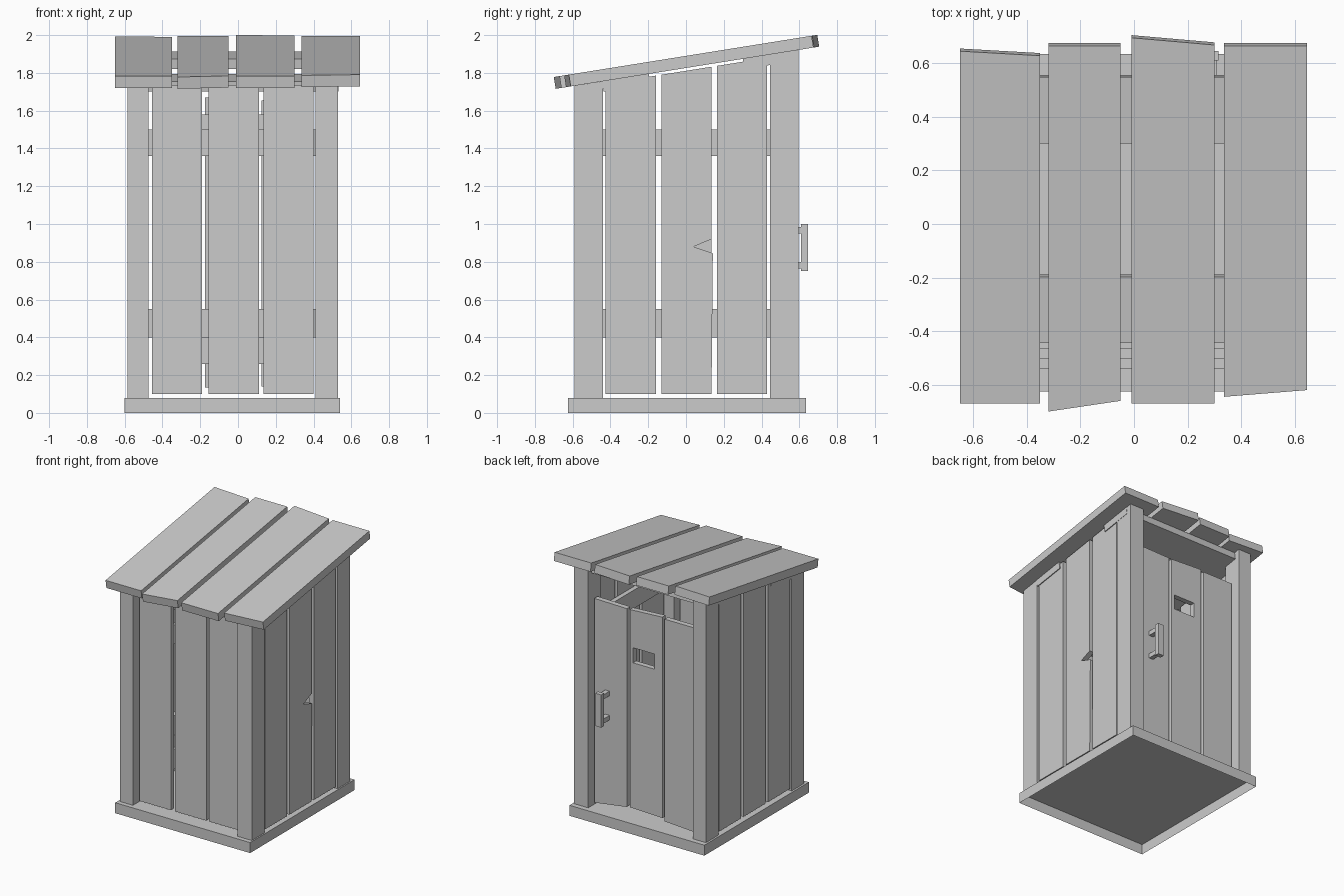
import bpy, bmesh, math
from mathutils import Matrix, Vector

cube = bpy.data.objects.get("Cube")
if cube:
    bpy.data.objects.remove(cube, do_unlink=True)

# One plain colour for the whole shed
grey = bpy.data.materials.new("weathered_grey")
grey.use_nodes = True
tone = (0.6, 0.6, 0.6, 1)
grey.diffuse_color = tone
grey.node_tree.nodes["Principled BSDF"].inputs["Base Color"].default_value = tone

SLOPE = math.atan(0.16)
AXES = {"x": (1, 2, 0), "y": (0, 2, 1), "z": (0, 1, 2)}


def prism(name, outline, axis, lo, hi, matrix=None, open_bottom=False):
    """Extrude a flat outline along an axis from lo to hi."""
    a, b, c = AXES[axis]
    bm = bmesh.new()
    loops = []
    for depth in (lo, hi):
        loop = []
        for u, v in outline:
            co = Vector()
            co[a], co[b], co[c] = u, v, depth
            loop.append(bm.verts.new(co))
        loops.append(loop)
    if not open_bottom:
        bm.faces.new(loops[0])
    bm.faces.new(loops[1])
    n = len(outline)
    for i in range(n):
        j = (i + 1) % n
        bm.faces.new((loops[0][i], loops[0][j], loops[1][j], loops[1][i]))
    bmesh.ops.recalc_face_normals(bm, faces=bm.faces)
    if matrix:
        bm.transform(matrix)
    mesh = bpy.data.meshes.new(name)
    bm.to_mesh(mesh)
    bm.free()
    mesh.materials.append(grey)
    obj = bpy.data.objects.new(name, mesh)
    bpy.context.collection.objects.link(obj)
    return obj


def rect(u0, u1, v0, v1):
    return [(u0, v0), (u1, v0), (u1, v1), (u0, v1)]


def box(name, x, y, z, **kw):
    return prism(name, rect(*x, *y), "z", *z, **kw)


def under_roof(y, gap=0.0):
    return 1.826 + 0.16 * y - gap


def sloped(y0, y1, z0, gap):
    return [(y0, z0), (y1, z0), (y1, under_roof(y1, gap)), (y0, under_roof(y0, gap))]


# Base tray, open underneath
box("base", (-0.6, 0.54), (-0.625, 0.635), (0, 0.08), open_bottom=True)

# Corner posts, cut to the roof slope
for side, x0, x1 in (("right", -0.585, -0.475), ("left", 0.41, 0.53)):
    for end, y0, y1 in (("front", -0.59, -0.44), ("back", 0.445, 0.595)):
        prism(f"{end}_{side}_post", sloped(y0, y1, 0.08, 0), "x", x0, x1)

RAILS = (("lower", 0.40, 0.55), ("upper", 1.36, 1.50))
BOARDS_X = ((-0.455, -0.19), (-0.155, 0.11), (0.135, 0.40))
BOARDS_Y = ((-0.425, -0.16), (-0.13, 0.135), (0.165, 0.43))

# Front wall
for i, (x0, x1) in enumerate(BOARDS_X):
    box(f"front_board_{i + 1}", (x0, x1), (-0.54, -0.50), (0.1, 1.735))
for level, z0, z1 in RAILS:
    box(f"front_{level}_rail", (-0.475, 0.41), (-0.50, -0.465), (z0, z1))

# Side walls; one board has a broken notch
for side, outer, inner, rail in (("right", -0.58, -0.54, -0.505),
                                 ("left", 0.525, 0.485, 0.45)):
    for i, (y0, y1) in enumerate(BOARDS_Y):
        shape = sloped(y0, y1, 0.1, 0.015)
        if side == "left" and i == 1:
            shape[2:2] = [(y1 + 0.007, 0.845), (0.04, 0.88), (y1, 0.92)]
        prism(f"{side}_board_{i + 1}", shape, "x", *sorted((inner, outer)))
    for level, z0, z1 in RAILS:
        box(f"{side}_{level}_rail", sorted((inner, rail)), (-0.44, 0.445), (z0, z1))

# Door boards with uneven ends: x range, bottom heights, top heights
DOOR = (((-0.455, -0.195), (0.10, 0.115), (1.66, 1.66)),
        ((-0.175, 0.10), (0.135, 0.145), (1.67, 1.655)),
        ((0.125, 0.40), (0.14, 0.10), (1.655, 1.66)))
door = []
for i, ((x0, x1), (b0, b1), (t0, t1)) in enumerate(DOOR):
    shape = [(x0, b0), (x1, b1), (x1, t1), (x0, t0)]
    door.append(prism(f"door_board_{i + 1}", shape, "y", 0.495, 0.535))

# Peep window through the middle door board
cutter = box("window_cutter", (-0.11, 0.073), (0.4, 0.6), (1.255, 1.37))
cutter.hide_render = True
cut = door[1].modifiers.new("window", "BOOLEAN")
cut.operation = "DIFFERENCE"
cut.solver = "EXACT"
cut.object = cutter
bpy.context.view_layer.objects.active = door[1]
bpy.ops.object.modifier_apply(modifier=cut.name)
bpy.data.objects.remove(cutter, do_unlink=True)

for level, z0, z1 in (("lower", 0.26, 0.40), ("upper", 1.44, 1.58)):
    box(f"door_{level}_rail", (-0.42, 0.38), (0.46, 0.495), (z0, z1))

# Door handle
box("handle_bar", (0.265, 0.315), (0.61, 0.645), (0.75, 1.0))
for level, z0 in (("lower", 0.765), ("upper", 0.95)):
    box(f"handle_{level}_mount", (0.272, 0.308), (0.535, 0.61), (z0, z0 + 0.035))

# Roof planks with crooked ends: x range, front ends, back ends
tilt = Matrix.Translation((0, 0, 1.89)) @ Matrix.Rotation(SLOPE, 4, "X")
ROOF = (((-0.65, -0.35), (-0.67, -0.67), (0.645, 0.628)),
        ((-0.32, -0.05), (-0.70, -0.66), (0.665, 0.665)),
        ((-0.01, 0.30), (-0.67, -0.67), (0.695, 0.668)),
        ((0.335, 0.645), (-0.645, -0.62), (0.665, 0.665)))
stretch = 1 / math.cos(SLOPE)
for i, ((x0, x1), (f0, f1), (b0, b1)) in enumerate(ROOF):
    shape = [(x, y * stretch) for x, y in ((x0, f0), (x1, f1), (x1, b1), (x0, b0))]
    prism(f"roof_plank_{i + 1}", shape, "z", -0.063, 0, matrix=tilt)

# Roof battens under the planks
for end, y0, y1 in (("front", -0.46, -0.21), ("back", 0.295, 0.545)):
    box(f"{end}_roof_batten", (-0.585, 0.532), (y0, y1), (-0.118, -0.063), matrix=tilt)
